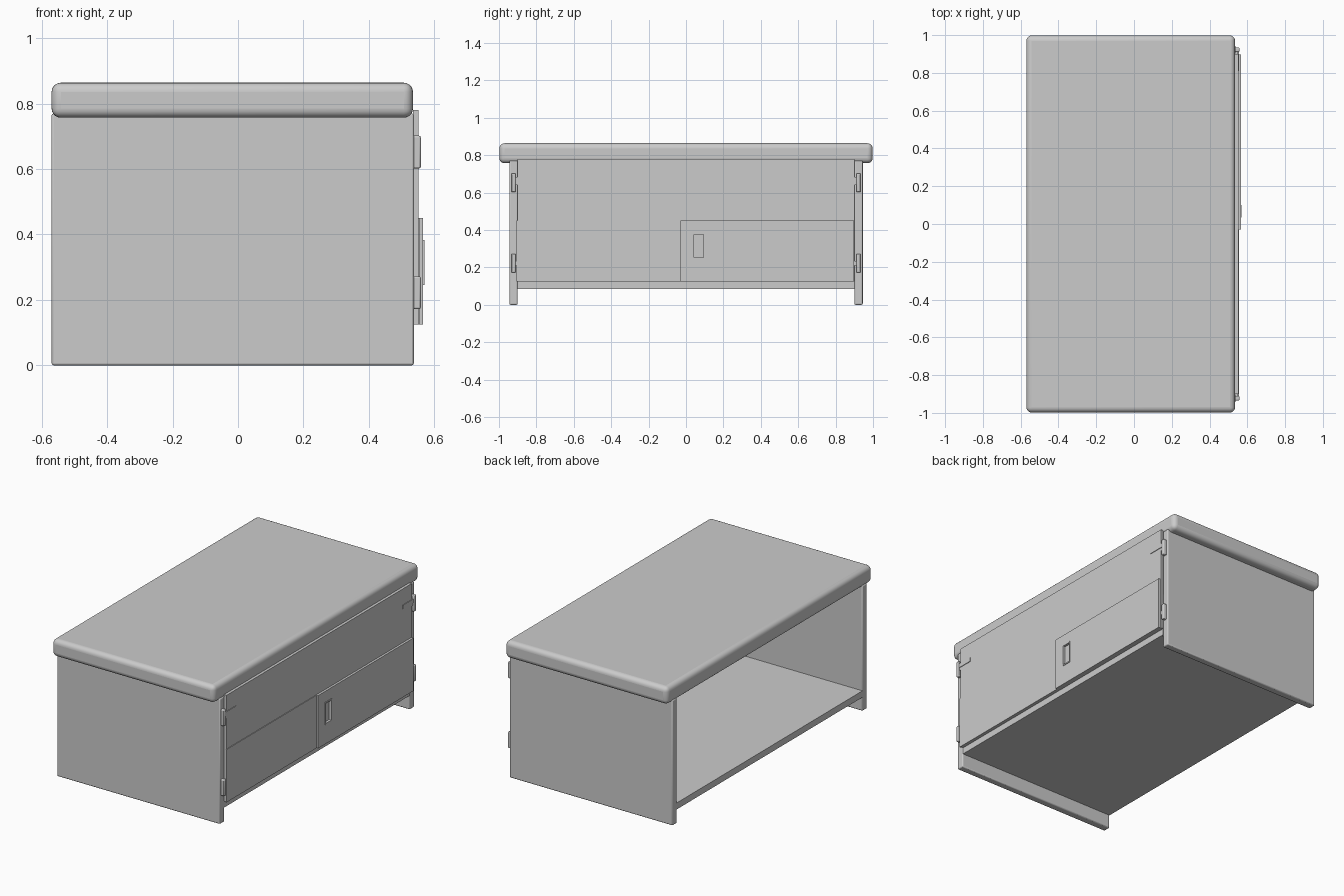
import bpy, math

if "Cube" in bpy.data.objects:
    bpy.data.objects.remove(bpy.data.objects["Cube"])


def box(name, x, y, z, bevel=0.0, segments=2):
    """Box from (min, max) ranges, with optional rounded edges."""
    bpy.ops.mesh.primitive_cube_add(
        size=1, location=[(r[0] + r[1]) / 2 for r in (x, y, z)])
    ob = bpy.context.object
    ob.name = name
    ob.scale = [r[1] - r[0] for r in (x, y, z)]
    bpy.ops.object.transform_apply(location=False, rotation=False, scale=True)
    if bevel:
        mod = ob.modifiers.new("round", 'BEVEL')
        mod.width = bevel
        mod.segments = segments
        bpy.ops.object.shade_smooth_by_angle(angle=math.radians(35))
    return ob


def cut(ob, cutter):
    mod = ob.modifiers.new("cut", 'BOOLEAN')
    mod.operation = 'DIFFERENCE'
    mod.object = cutter
    mod.solver = 'EXACT'


BACK, FACE = -0.57, 0.535

# Carcass: thick rounded top, raised floor, open back
box("table_top", (BACK, FACE), (-0.998, 0.998), (0.757, 0.864), 0.028, 5)
box("floor_board", (BACK, FACE), (-0.905, 0.905), (0.085, 0.125))

# Front: one wide board with two lower panels
box("front_board", (FACE, 0.552), (-0.9, 0.9), (0.125, 0.78))
box("lower_left_panel", (0.55, 0.556), (-0.905, -0.03), (0.125, 0.45))
door = box("lower_right_door", (0.55, 0.566), (-0.03, 0.897), (0.125, 0.45))

# Recessed finger pull with a thin raised rim
rim = box("pull_rim", (0.56, 0.57), (0.035, 0.101), (0.245, 0.383))
cutter = box("pull_cutter", (0.555, 0.6), (0.043, 0.093), (0.253, 0.375))
cutter.hide_render = True
cutter.hide_viewport = True
cutter.display_type = 'WIRE'
cut(door, cutter)
cut(rim, cutter)

for side, s in (("left", -1), ("right", 1)):
    def span(a, b):
        return tuple(sorted((s * a, s * b)))

    # Side panel that also forms the feet
    box(f"{side}_side_panel", (BACK, FACE + 0.003), span(0.9, 0.945),
        (0.0, 0.77), 0.006)
    # Upper and lower hinges: barrel plate and connecting leaf
    for level, z in (("upper", 0.652), ("lower", 0.222)):
        box(f"{side}_{level}_hinge", (0.53, 0.559), span(0.911, 0.934),
            (z - 0.05, z + 0.05), 0.005)
        box(f"{side}_{level}_hinge_leaf", (0.53, 0.552), span(0.895, 0.915),
            (z - 0.012, z + 0.012))
    # Slim strap running onto the front board
    box(f"{side}_hinge_strap", (0.548, 0.556), span(0.81, 0.913),
        (0.657, 0.682))
